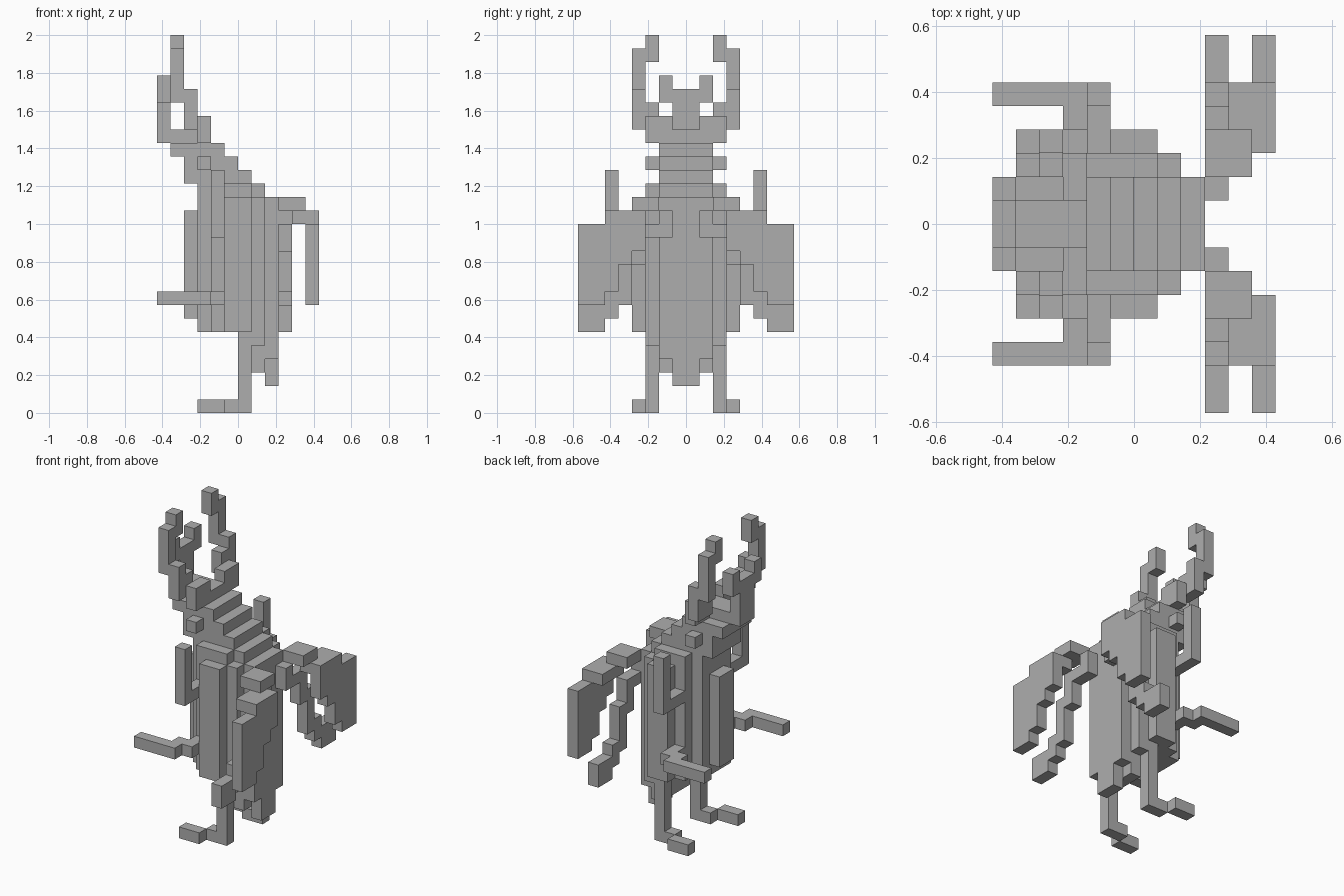
import bpy
import bmesh
from mathutils import Vector

cube = bpy.data.objects.get("Cube")
if cube:
    bpy.data.objects.remove(cube, do_unlink=True)

U = 2 / 28  # size of one block

grey = bpy.data.materials.new("plain grey")
grey.use_nodes = True
grey.diffuse_color = (0.42, 0.42, 0.42, 1)
grey.node_tree.nodes["Principled BSDF"].inputs["Base Color"].default_value = (0.42, 0.42, 0.42, 1)


def blocks(name, boxes, flip=False):
    """Fill boxes (x0, x1, y0, y1, z0, z1) with unit cells and keep the outer skin."""
    cells = set()
    for x0, x1, y0, y1, z0, z1 in boxes:
        if flip:
            y0, y1 = -y1, -y0
        cells |= {(x, y, z) for x in range(x0, x1) for y in range(y0, y1) for z in range(z0, z1)}
    bm = bmesh.new()
    for cell in sorted(cells):
        for axis in range(3):
            for side in (0, 1):
                near = list(cell)
                near[axis] += 2 * side - 1
                if tuple(near) in cells:
                    continue
                a, b = (axis + 1) % 3, (axis + 2) % 3
                ring = [(0, 0), (1, 0), (1, 1), (0, 1)]
                corners = []
                for i, j in ring if side else ring[::-1]:
                    p = Vector(cell)
                    p[axis] += side
                    p[a] += i
                    p[b] += j
                    corners.append(bm.verts.new(p * U))
                bm.faces.new(corners)
    bmesh.ops.remove_doubles(bm, verts=bm.verts, dist=U / 100)
    bmesh.ops.dissolve_limit(bm, angle_limit=0.01, verts=bm.verts, edges=bm.edges)
    mesh = bpy.data.meshes.new(name)
    bm.to_mesh(mesh)
    bm.free()
    mesh.materials.append(grey)
    bpy.context.collection.objects.link(bpy.data.objects.new(name, mesh))


def pair(name, boxes):
    blocks("back_" + name, boxes)
    blocks("front_" + name, boxes, flip=True)


# Trunk: core, belly keel and rounded back
blocks("body", [
    (-3, 1, -2, 2, 6, 17),
    (-2, 1, -3, 3, 6, 17),
    (-4, -3, -1, 1, 7, 15),
    (1, 2, -3, 3, 5, 16),
    (1, 2, -2, 2, 3, 17),
    (2, 3, -2, 2, 4, 16),
    (2, 3, -1, 1, 2, 4),
])
pair("side_panel", [(-1, 1, 3, 4, 6, 16)])

# Stepped neck and head
blocks("head", [
    (0, 1, -2, 2, 17, 18),
    (-1, 0, -2, 2, 17, 19),
    (-4, -1, -2, 2, 17, 20),
    (-5, -4, -2, 2, 19, 20),
])
pair("eye", [(-3, -2, 2, 3, 18, 19)])

# Forked middle horn
blocks("middle_horn", [
    (-6, -2, -1, 1, 20, 21),
    (-6, -5, -1, 1, 21, 24),
    (-6, -5, -2, -1, 23, 25),
    (-6, -5, 1, 2, 23, 25),
])

# Curved side horns on square bases
pair("side_horn", [
    (-3, -2, 1, 3, 20, 22),
    (-4, -3, 2, 3, 21, 23),
    (-4, -3, 3, 4, 21, 24),
    (-5, -4, 3, 4, 23, 27),
    (-5, -4, 2, 3, 26, 28),
])

# Limbs
pair("upper_arm", [(-2, -1, 3, 5, 13, 14), (-2, -1, 5, 6, 13, 18)])
pair("lower_arm", [(-2, -1, 3, 5, 8, 9), (-3, -2, 4, 5, 8, 9), (-6, -2, 5, 6, 8, 9)])
pair("leg", [(0, 1, 2, 3, 0, 6), (-1, 0, 2, 3, 0, 1), (-3, -1, 3, 4, 0, 1)])

# Hard outer wings with a stepped lower edge
pair("outer_wing", [
    (3, 5, 2, 4, 15, 16),
    (4, 6, 3, 6, 14, 15),
    (5, 6, 3, 4, 12, 14),
    (5, 6, 4, 5, 11, 14),
    (5, 6, 5, 6, 9, 14),
    (5, 6, 6, 8, 8, 14),
])

# Thin inner wings falling in steps
pair("inner_wing", [
    (3, 4, 1, 2, 13, 15),
    (3, 4, 2, 3, 13, 14),
    (3, 4, 3, 4, 11, 14),
    (3, 4, 4, 5, 8, 12),
    (3, 4, 5, 6, 7, 9),
    (3, 4, 6, 8, 6, 8),
])
